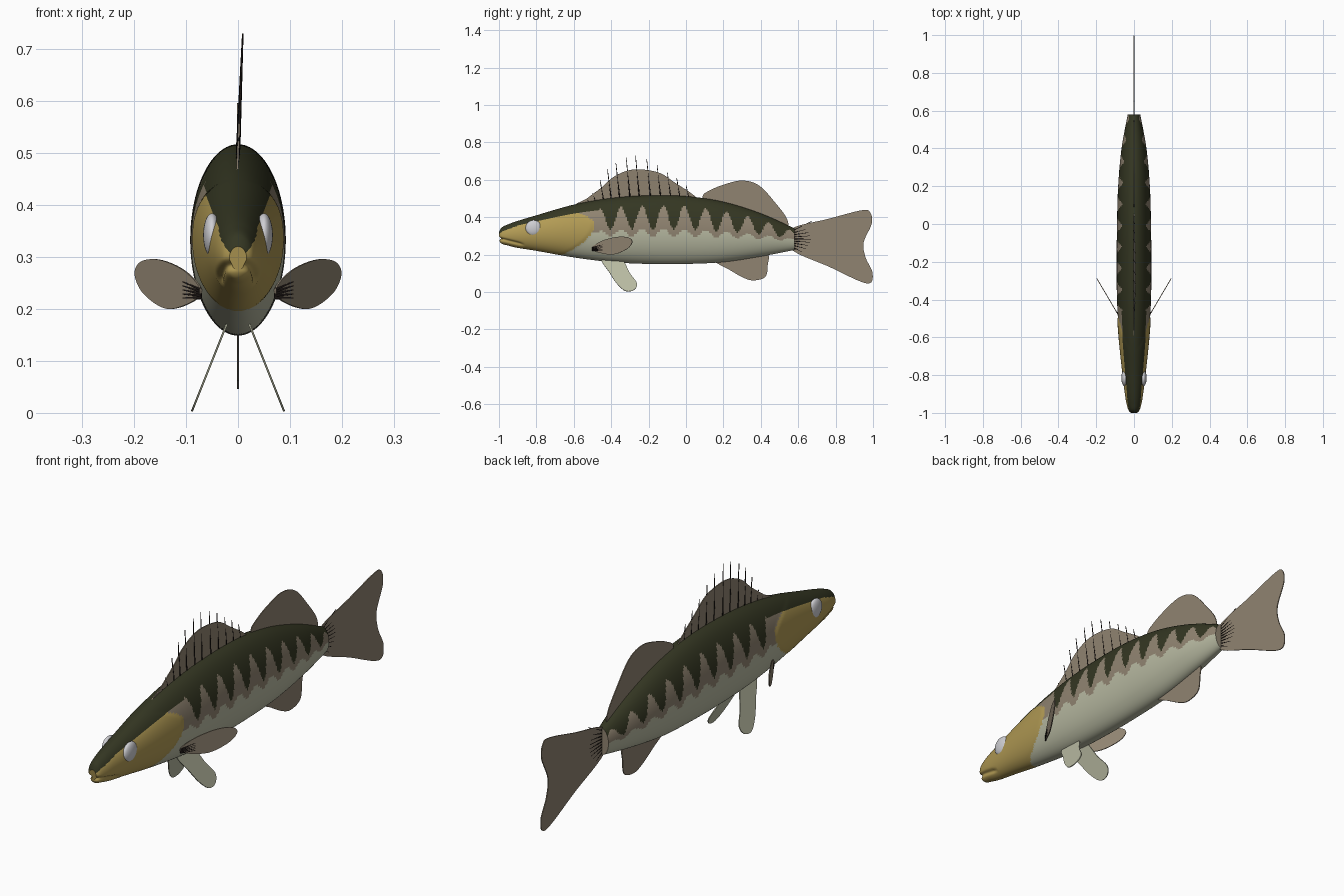
import bpy, bmesh, math
from mathutils import Vector

cube = bpy.data.objects.get("Cube")
if cube:
    bpy.data.objects.remove(cube, do_unlink=True)


def material(name, rgb):
    mat = bpy.data.materials.new(name)
    mat.use_nodes = True
    mat.diffuse_color = (*rgb, 1)
    mat.node_tree.nodes["Principled BSDF"].inputs["Base Color"].default_value = (*rgb, 1)
    return mat


OLIVE = material("dark olive", (.034, .037, .016))
BROWN = material("taupe brown", (.28, .23, .165))
BELLY = material("pale belly", (.48, .49, .36))
YELLOW = material("ochre yellow", (.45, .33, .09))
BLACK = material("spine black", (.01, .007, .006))
WHITE = material("eye white", (.62, .62, .65))


def smooth_path(points, steps, closed=False):
    """Sample a Catmull-Rom curve through points of any dimension."""
    pts = [Vector(p) for p in points]
    n = len(pts)
    pick = (lambda i: pts[i % n]) if closed else (lambda i: pts[max(0, min(n - 1, i))])
    out = []
    for i in range(n if closed else n - 1):
        a, b, c, d = (pick(i + k) for k in (-1, 0, 1, 2))
        for s in range(steps):
            t = s / steps
            out.append(b + (c - a) * (t / 2) + (a * 2 - b * 5 + c * 4 - d) * (t * t / 2)
                       + (b * 3 - a - c * 3 + d) * (t ** 3 / 2))
    return out if closed else out + [pts[-1]]


def finish(name, bm, mats, smooth=True):
    bmesh.ops.recalc_face_normals(bm, faces=bm.faces)
    mesh = bpy.data.meshes.new(name)
    bm.to_mesh(mesh)
    bm.free()
    for m in mats:
        mesh.materials.append(m)
    obj = bpy.data.objects.new(name, mesh)
    bpy.context.collection.objects.link(obj)
    for p in mesh.polygons:
        p.use_smooth = smooth
    return obj


# Body: stations of (y, back height, belly height, half width)
stations = [(-1, .32, .275, .016), (-.985, .345, .258, .028), (-.95, .362, .248, .038),
            (-.9, .38, .236, .046), (-.8, .41, .22, .058), (-.6, .467, .185, .078),
            (-.4, .502, .16, .09), (-.2, .516, .15, .092), (0, .512, .15, .09),
            (.2, .482, .16, .084), (.4, .42, .19, .066), (.58, .34, .225, .033)]
SIDES = 96


def gill_edge(z):
    return -.49 - (22 if z > .36 else 6.6) * (z - .36) ** 2


def skin_colour(y, z, f):
    """Index of the skin colour; f is the height as a fraction of the body depth."""
    wave = math.cos(math.tau * (y + .46) / .113)
    if y < -.46:
        if f > .84 - .12 * max(0, (-y - .88) / .12):
            return 0
        if y < gill_edge(z):
            return 3
        return 1 if z > .32 else 2
    if f > .68 + .17 * wave:
        return 0
    return 1 if f > .455 + .05 * wave else 2


bm = bmesh.new()
rings, levels = [], {}
for y, top, bottom, width in smooth_path(stations, 26):
    ring = []
    for k in range(SIDES):
        angle = math.tau * k / SIDES
        x, z = width * math.sin(angle), (top + bottom) / 2 + (top - bottom) / 2 * math.cos(angle)
        # gill cover stands slightly proud, mouth line is pressed in
        x *= 1 + .05 * max(0, min(1, (gill_edge(z) - y) / .02))
        mouth = math.exp(-((z - .285 + .25 * (y + 1)) / .008) ** 2) * max(0, min(1, (-.86 - y) / .04))
        x *= 1 - .2 * mouth
        v = bm.verts.new((x, y + .012 * mouth, z))
        levels[v] = (1 + math.cos(angle)) / 2
        ring.append(v)
    rings.append(ring)
for a, b in zip(rings, rings[1:]):
    for k in range(SIDES):
        j = (k + 1) % SIDES
        bm.faces.new((a[k], a[j], b[j], b[k]))
bm.faces.new(rings[0])
bm.faces.new(rings[-1])
for face in bm.faces:
    c = face.calc_center_median()
    face.material_index = skin_colour(c.y, c.z, sum(levels[v] for v in face.verts) / len(face.verts))
body = finish("body", bm, [OLIVE, BROWN, BELLY, YELLOW])
for p in body.data.polygons:
    if len(p.vertices) > 4:
        p.use_smooth = False


# Fins: thin plates from a (y, z) outline, with x given by a slanted plane
def fin(name, outline, mat, plane):
    bm = bmesh.new()
    bm.faces.new([bm.verts.new((plane(y, z), y, z)) for y, z in smooth_path(outline, 6, True)])
    obj = finish(name, bm, [mat], False)
    mod = obj.modifiers.new("thickness", 'SOLIDIFY')
    mod.thickness, mod.offset = .004, 0


# Spines and rays: tapered spikes joined in one object
def spikes(name, pairs, plane, radius):
    bm = bmesh.new()
    for (y0, z0), (y1, z1) in pairs:
        a, b = Vector((plane(y0, z0), y0, z0)), Vector((plane(y1, z1), y1, z1))
        turn = (b - a).to_track_quat('Z', 'Y').to_matrix().to_4x4()
        turn.translation = (a + b) / 2
        bmesh.ops.create_cone(bm, cap_ends=True, segments=6, radius1=radius, radius2=radius * .3,
                              depth=(b - a).length, matrix=turn)
    finish(name, bm, [BLACK])


def leaning(y, z):
    return .04 * (z - .5)


def upright(y, z):
    return 0


fin("front_dorsal_fin", [(-.58, .46), (-.53, .5), (-.45, .56), (-.38, .62), (-.28, .655), (-.15, .64),
                         (-.06, .585), (.05, .51), (.04, .48), (-.25, .48)], BROWN, leaning)
tips = [(-.53, .5), (-.5, .53), (-.46, .6), (-.42, .655), (-.375, .69), (-.32, .72), (-.27, .73),
        (-.21, .71), (-.155, .68), (-.1, .64), (-.05, .61), (0, .57)]
spikes("dorsal_spines", [((y + .025, .46), (y, z)) for y, z in tips], leaning, .005)
fin("rear_dorsal_fin", [(.09, .515), (.135, .547), (.205, .575), (.3, .596), (.39, .57), (.475, .48),
                        (.54, .39), (.52, .35), (.3, .43), (.12, .47)], BROWN, upright)
fin("anal_fin", [(.14, .18), (.23, .12), (.31, .075), (.365, .062), (.425, .082), (.437, .145),
                 (.43, .21), (.28, .22)], BROWN, upright)
fin("tail_fin", [(.56, .335), (.765, .392), (.94, .437), (.985, .425), (.993, .365), (.95, .265),
                 (.96, .185), (.998, .1), (.965, .046), (.765, .135), (.56, .23)], BROWN, upright)
spikes("tail_rays", [((.57, .283 + .011 * i), (.77 - .006 * i * i, .283 + .024 * i))
                     for i in range(-4, 5)], upright, .0035)

# Paired fins, eyes and rays
for side, s in (("left", 1), ("right", -1)):
    def pectoral(y, z):
        return s * (.078 + (y + .49) * .59)

    def pelvic(y, z):
        return s * (.09 - .4 * z)

    fin(side + "_pectoral_fin", [(-.5, .24), (-.445, .275), (-.365, .295), (-.305, .29), (-.288, .264),
                                 (-.32, .227), (-.395, .2), (-.48, .216)], BROWN, pectoral)
    spikes(side + "_pectoral_rays", [((-.5, .23 + .004 * i), (-.385, .244 + .012 * i))
                                     for i in range(-2, 3)], pectoral, .0035)
    fin(side + "_pelvic_fin", [(-.45, .175), (-.41, .105), (-.37, .045), (-.325, .006), (-.28, .01),
                               (-.262, .045), (-.3, .1), (-.35, .18)], BELLY, pelvic)
    bm = bmesh.new()
    bmesh.ops.create_uvsphere(bm, u_segments=32, v_segments=20, radius=1)
    bmesh.ops.scale(bm, vec=(.017, .043, .042), verts=bm.verts)
    bmesh.ops.translate(bm, vec=(s * .05, -.815, .342), verts=bm.verts)
    finish(side + "_eye", bm, [WHITE])
